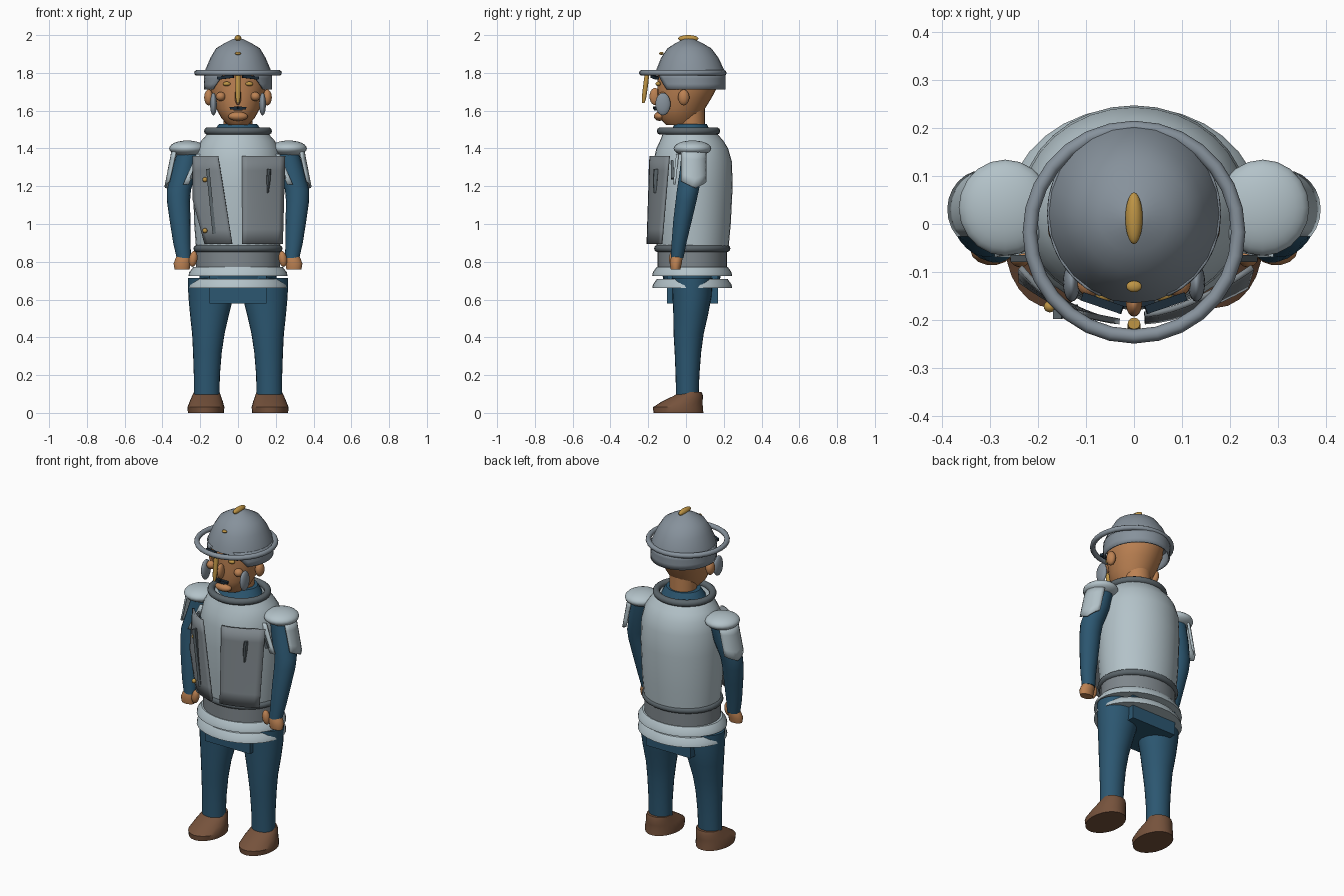
import bpy, bmesh, math
from mathutils import Vector, Matrix


def colour(name, r, g, b):
    m = bpy.data.materials.new(name)
    m.diffuse_color = (r, g, b, 1)
    return m


STEEL = colour("light steel", .45, .54, .58)
SLATE = colour("slate steel", .24, .285, .33)
PLATE = colour("grey steel", .21, .24, .26)
DARK = colour("dark steel", .105, .13, .145)
BLUE = colour("blue cloth", .025, .095, .165)
NAVY = colour("dark hair", .012, .025, .04)
BROWN = colour("brown leather", .18, .085, .045)
SKIN = colour("skin", .50, .22, .085)
GOLD = colour("gold", .52, .30, .06)


def finish(name, bm, mat, thick=0):
    bmesh.ops.recalc_face_normals(bm, faces=bm.faces)
    me = bpy.data.meshes.new(name)
    bm.to_mesh(me)
    bm.free()
    me.materials.append(mat)
    me.shade_smooth()
    me.set_sharp_from_angle(angle=math.radians(38))
    ob = bpy.data.objects.new(name, me)
    bpy.context.collection.objects.link(ob)
    if thick:
        mod = ob.modifiers.new("thickness", 'SOLIDIFY')
        mod.thickness = thick
        mod.offset = 0
    return ob


def loft(name, rings, mat, n=24):
    """Closed body from ellipses (z, cx, cy, rx, ry)."""
    bm = bmesh.new()
    loops = []
    for z, cx, cy, rx, ry in rings:
        loops.append([bm.verts.new((cx + rx * math.cos(2 * math.pi * i / n),
                                    cy + ry * math.sin(2 * math.pi * i / n), z)) for i in range(n)])
    for a, b in zip(loops, loops[1:]):
        for i in range(n):
            bm.faces.new((a[i], a[(i + 1) % n], b[(i + 1) % n], b[i]))
    bm.faces.new(loops[0])
    bm.faces.new(loops[-1])
    return finish(name, bm, mat)


def ball(name, loc, radii, mat, rot=(0, 0, 0)):
    bm = bmesh.new()
    bmesh.ops.create_uvsphere(bm, u_segments=20, v_segments=12, radius=1)
    ob = finish(name, bm, mat)
    ob.location, ob.scale, ob.rotation_euler = loc, radii, rot
    return ob


def box(name, loc, size, mat, rot=(0, 0, 0)):
    bm = bmesh.new()
    bmesh.ops.create_cube(bm, size=1)
    ob = finish(name, bm, mat)
    ob.location, ob.scale, ob.rotation_euler = loc, size, rot
    return ob


def hoop(name, loc, rx, ry, r, mat, n=28, m=10):
    """Elliptical ring with a round section."""
    bm = bmesh.new()
    vs = []
    for i in range(n):
        a = 2 * math.pi * i / n
        row = []
        for j in range(m):
            b = 2 * math.pi * j / m
            row.append(bm.verts.new((loc[0] + (rx + r * math.cos(b)) * math.cos(a),
                                     loc[1] + (ry + r * math.cos(b)) * math.sin(a),
                                     loc[2] + r * math.sin(b))))
        vs.append(row)
    for i in range(n):
        for j in range(m):
            bm.faces.new((vs[i][j], vs[(i + 1) % n][j], vs[(i + 1) % n][(j + 1) % m], vs[i][(j + 1) % m]))
    return finish(name, bm, mat)


def sheet(name, f, mat, nu, nv, thick):
    """Thin curved plate from f(u, v), with u and v from 0 to 1."""
    bm = bmesh.new()
    vs = [[bm.verts.new(f(i / nu, j / nv)) for j in range(nv + 1)] for i in range(nu + 1)]
    for i in range(nu):
        for j in range(nv):
            bm.faces.new((vs[i][j], vs[i + 1][j], vs[i + 1][j + 1], vs[i][j + 1]))
    return finish(name, bm, mat, thick)


def mix(a, b, t):
    return a + (b - a) * t


# Trunk: hips, skirt bands, belt, breastplate and collar
loft("hips", [(.66, 0, .03, .20, .14), (.80, 0, .03, .21, .17)], BLUE)
box("hip_flap", (0, .035, .655), (.30, .27, .15), BLUE)
for z in (.66, .725):
    loft("skirt_band", [(z, 0, .033, .262, .212), (z + .02, 0, .033, .258, .208),
                        (z + .048, 0, .033, .236, .188)], STEEL, 32)
loft("waist", [(.76, 0, .033, .222, .185), (.87, 0, .033, .222, .185)], PLATE, 32)
hoop("belt", (0, .033, .87), .217, .183, .019, DARK)
loft("breastplate", [(.87, 0, .035, .222, .190), (1.0, 0, .035, .232, .202), (1.2, 0, .035, .238, .212),
                     (1.33, 0, .035, .234, .208), (1.40, 0, .033, .217, .190), (1.44, 0, .03, .195, .168),
                     (1.485, 0, .02, .155, .140)], STEEL, 32)
hoop("collar_ring", (0, .013, 1.492), .16, .148, .02, DARK)
loft("cloth_collar", [(1.47, 0, .02, .135, .12), (1.51, 0, .025, .115, .095), (1.53, 0, .025, .10, .085)], BLUE)

# Chest panels standing off the breastplate
sheet("left_chest_panel", lambda u, v: (mix(.022, mix(.235, .247, v), u),
      mix(mix(-.203, -.188, v), mix(-.13, -.09, v), u ** 1.6), mix(.895, 1.36, v)), PLATE, 8, 6, .012)
sheet("right_chest_panel", lambda u, v: (mix(mix(-.03, -.105, v), mix(-.175, -.237, min(1, v * 2)), u),
      mix(mix(-.203, -.188, v), mix(-.145, -.09, v), u ** 1.6), mix(.895, 1.36, v)), PLATE, 8, 6, .012)
box("long_slit", (-.143, -.183, 1.12), (.018, .02, .345), DARK, (.03, -.10, 0))
loft("short_slit", [(1.165, .158, -.162, .004, .01), (1.24, .162, -.162, .011, .014),
                    (1.29, .164, -.157, .01, .014)], DARK, 8)
for z in (.965, 1.235):
    ball("rivet", (-.175, -.172, z), (.013, .012, .013), GOLD)

# Limbs, mirrored
for s in (-1, 1):
    loft("boot", [(0, s * .17, -.04, .095, .132), (.03, s * .17, -.043, .098, .132),
                  (.06, s * .168, -.02, .088, .108), (.09, s * .167, .012, .076, .078),
                  (.11, s * .165, .025, .068, .058)], BROWN)
    loft("leg", [(.09, s * .166, .007, .068, .060), (.2, s * .165, .008, .069, .063),
                 (.32, s * .162, .01, .076, .070), (.42, s * .157, .014, .086, .080),
                 (.52, s * .151, .025, .103, .092), (.62, s * .143, .032, .12, .104),
                 (.715, s * .14, .033, .125, .108)], BLUE)
    loft("arm", [(.82, s * .287, -.047, .038, .034), (.90, s * .297, -.037, .046, .040),
                 (1.02, s * .307, -.018, .055, .050), (1.12, s * .315, .0, .061, .056),
                 (1.18, s * .313, .010, .064, .059), (1.28, s * .285, .028, .066, .062),
                 (1.38, s * .262, .038, .060, .062)], BLUE, 18)
    loft("hand", [(.76, s * .296, -.055, .040, .026), (.79, s * .296, -.054, .045, .032),
                  (.815, s * .290, -.05, .042, .032), (.84, s * .287, -.047, .032, .028)], SKIN, 14)
    ball("thumb", (s * .237, -.068, .815), (.022, .022, .042), SKIN, (0, s * -.15, 0))
    ball("shoulder_cap", (s * .268, .034, 1.40), (.097, .10, .042), STEEL)
    # curved plate hanging outside the upper arm
    sheet("upper_arm_plate", lambda u, v: (
        s * (mix(.312, .275, v) + .072 * math.cos(mix(-.75, 1.3, u))),
        .03 + .078 * math.sin(mix(-.75, 1.3, u)),
        mix(1.19 + .07 * abs(u - .5), 1.39, v)), STEEL, 8, 4, .01)
    sheet("arm_strap", lambda u, v: (s * mix(.205, .275, 1 - v) + s * .03 * (u - .5),
          mix(-.062, -.045, v), mix(1.21, 1.37, v)), STEEL, 2, 4, .014)
    box("strap_mark", (s * .228, -.072, 1.285), (.02, .014, .10), DARK, (0, s * -.4, 0))

# Head
loft("neck", [(1.49, 0, .03, .075, .07), (1.62, 0, .02, .08, .08)], SKIN)
loft("head", [(1.525, 0, -.03, .055, .075), (1.56, 0, -.035, .088, .105), (1.61, 0, -.025, .115, .125),
              (1.67, 0, -.008, .135, .145), (1.73, 0, .008, .15, .16), (1.80, 0, .015, .15, .165)], SKIN)
ball("lower_lip", (0, -.14, 1.57), (.052, .03, .024), SKIN)
ball("nose", (0, -.165, 1.675), (.017, .028, .045), SKIN)
box("mouth", (0, -.155, 1.607), (.05, .03, .01), NAVY)
for s in (-1, 1):
    ball("ear", (s * .155, -.012, 1.67), (.024, .03, .042), SKIN)
    ball("cheek", (s * .092, -.125, 1.675), (.026, .026, .024), SKIN)
    ball("cheek_guard", (s * .13, -.122, 1.635), (.018, .04, .06), SLATE)
    ball("eye", (s * .06, -.147, 1.742), (.02, .014, .012), GOLD)
    box("brow", (s * .066, -.165, 1.777), (.088, .018, .016), NAVY, (0, s * .12, s * .33))
    box("moustache", (s * .022, -.162, 1.614), (.04, .02, .013), NAVY, (0, s * .1, s * .2))

# Helmet: dome, neck guard with face opening, brim and gold trim
loft("helmet_dome", [(1.785, 0, .022, .181, .187), (1.82, 0, .022, .172, .178), (1.88, 0, .02, .146, .152),
                     (1.93, 0, .018, .116, .116), (1.955, 0, .016, .075, .075), (1.978, 0, .014, .03, .03),
                     (1.983, 0, .014, .008, .008)], SLATE)


def guard(u, v):
    gap = mix(.85, .40, v)
    a = -math.pi / 2 + mix(gap, 2 * math.pi - gap, u)
    return (.177 * math.cos(a), .022 + .184 * math.sin(a), mix(1.712, 1.80, v))


sheet("helmet_guard", guard, SLATE, 28, 3, .008)
hoop("brim", (0, -.017, 1.80), .217, .217, .015, SLATE)
ball("crest", (0, .012, 1.982), (.018, .054, .018), GOLD)
ball("helmet_stud", (0, -.13, 1.903), (.016, .012, .008), GOLD)
loft("nose_guard", [(1.64, 0, -.226, .007, .007), (1.67, 0, -.222, .013, .012), (1.74, 0, -.213, .014, .013),
                    (1.79, 0, -.207, .013, .012)], GOLD, 12)
